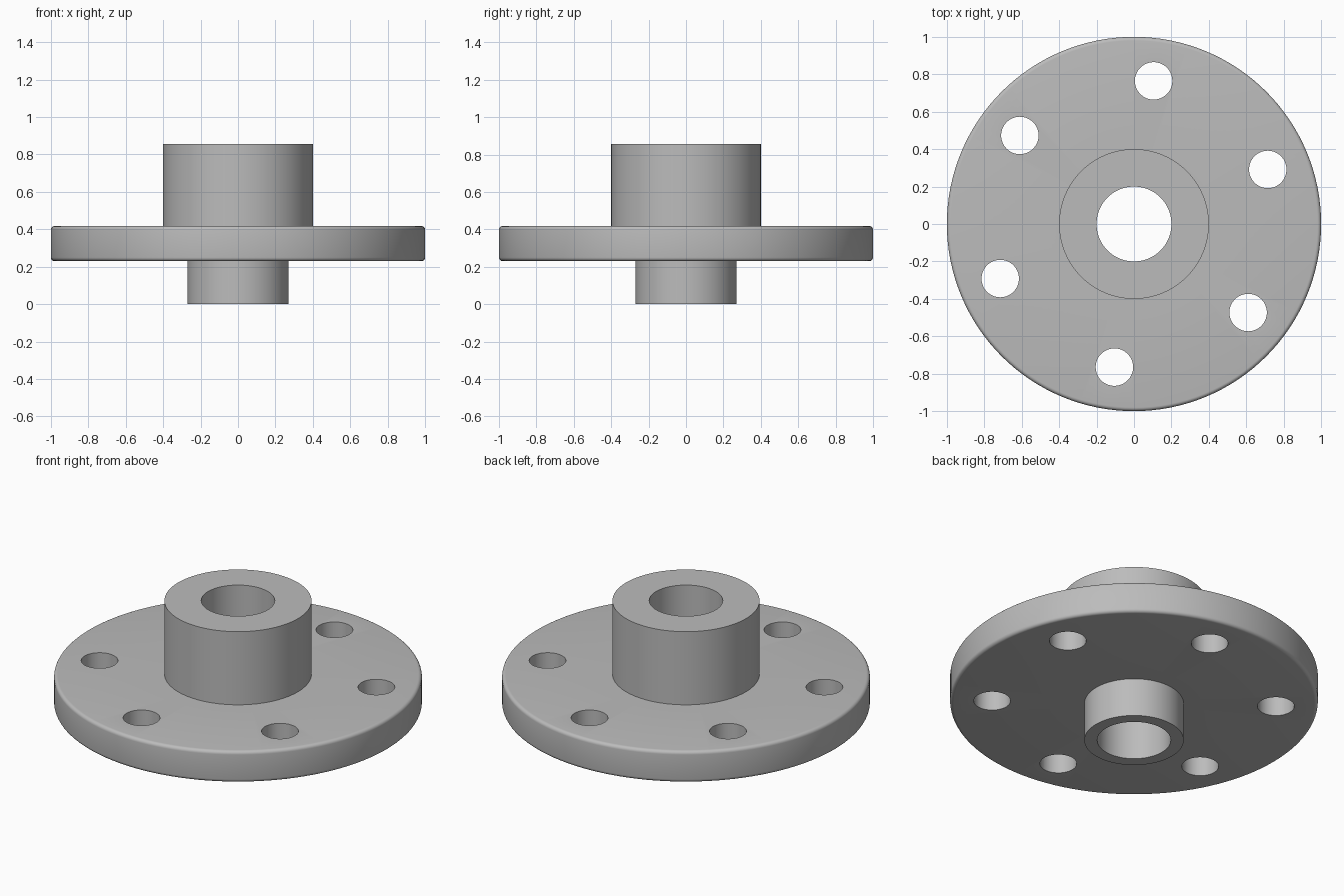
import bpy
import bmesh
from math import cos, sin, pi, radians

default = bpy.data.objects.get("Cube")
if default:
    bpy.data.objects.remove(default, do_unlink=True)

SEGMENTS = 128
BOLT_CIRCLE, BOLT_RADIUS, BOLT_COUNT = 0.772, 0.1, 6
BOLT_START = radians(22.2)
FLANGE_LOW, FLANGE_HIGH, ROUND = 0.23, 0.418, 0.02

# Plain grey metal
metal = bpy.data.materials.new("grey_metal")
metal.use_nodes = True
grey = (0.5, 0.5, 0.5, 1)
metal.diffuse_color = grey
metal.node_tree.nodes["Principled BSDF"].inputs["Base Color"].default_value = grey


def corner(z, start):
    """Quarter round at the flange rim."""
    angles = [start + pi / 2 * i / 5 for i in range(6)]
    return [(1 - ROUND + ROUND * cos(a), z + ROUND * sin(a)) for a in angles]


def lathe(name, profile):
    """Revolve a closed (radius, height) outline about z."""
    bm = bmesh.new()
    rings = []
    for i in range(SEGMENTS):
        a = 2 * pi * i / SEGMENTS
        rings.append([bm.verts.new((r * cos(a), r * sin(a), z)) for r, z in profile])
    n = len(profile)
    for i, ring in enumerate(rings):
        after = rings[(i + 1) % SEGMENTS]
        for j in range(n):
            k = (j + 1) % n
            bm.faces.new((ring[j], after[j], after[k], ring[k]))
    bmesh.ops.recalc_face_normals(bm, faces=bm.faces)
    mesh = bpy.data.meshes.new(name)
    bm.to_mesh(mesh)
    bm.free()
    obj = bpy.data.objects.new(name, mesh)
    bpy.context.collection.objects.link(obj)
    mesh.materials.append(metal)
    return obj


# Spigot, round-edged flange, hub and through bore in one outline
outline = [(0.2, 0), (0.27, 0), (0.27, FLANGE_LOW)]
outline += corner(FLANGE_LOW + ROUND, -pi / 2)
outline += corner(FLANGE_HIGH - ROUND, 0)
outline += [(0.4, FLANGE_HIGH), (0.4, 0.857), (0.2, 0.857)]
flange = lathe("flanged_hub", outline)

# Ring of bolt holes
for i in range(BOLT_COUNT):
    a = BOLT_START + 2 * pi * i / BOLT_COUNT
    bpy.ops.mesh.primitive_cylinder_add(
        vertices=64, radius=BOLT_RADIUS, depth=0.4,
        location=(BOLT_CIRCLE * cos(a), BOLT_CIRCLE * sin(a), (FLANGE_LOW + FLANGE_HIGH) / 2))
    cutter = bpy.context.object
    cutter.name = f"bolt_hole_cutter_{i + 1}"
    cutter.data.materials.append(metal)
    cut = flange.modifiers.new(f"bolt_hole_{i + 1}", 'BOOLEAN')
    cut.operation = 'DIFFERENCE'
    cut.solver = 'EXACT'
    cut.object = cutter
    bpy.ops.object.select_all(action='DESELECT')
    flange.select_set(True)
    bpy.context.view_layer.objects.active = flange
    bpy.ops.object.modifier_apply(modifier=cut.name)
    bpy.data.objects.remove(cutter, do_unlink=True)

# Smooth walls, crisp edges
bpy.ops.object.shade_smooth_by_angle(angle=radians(30))
